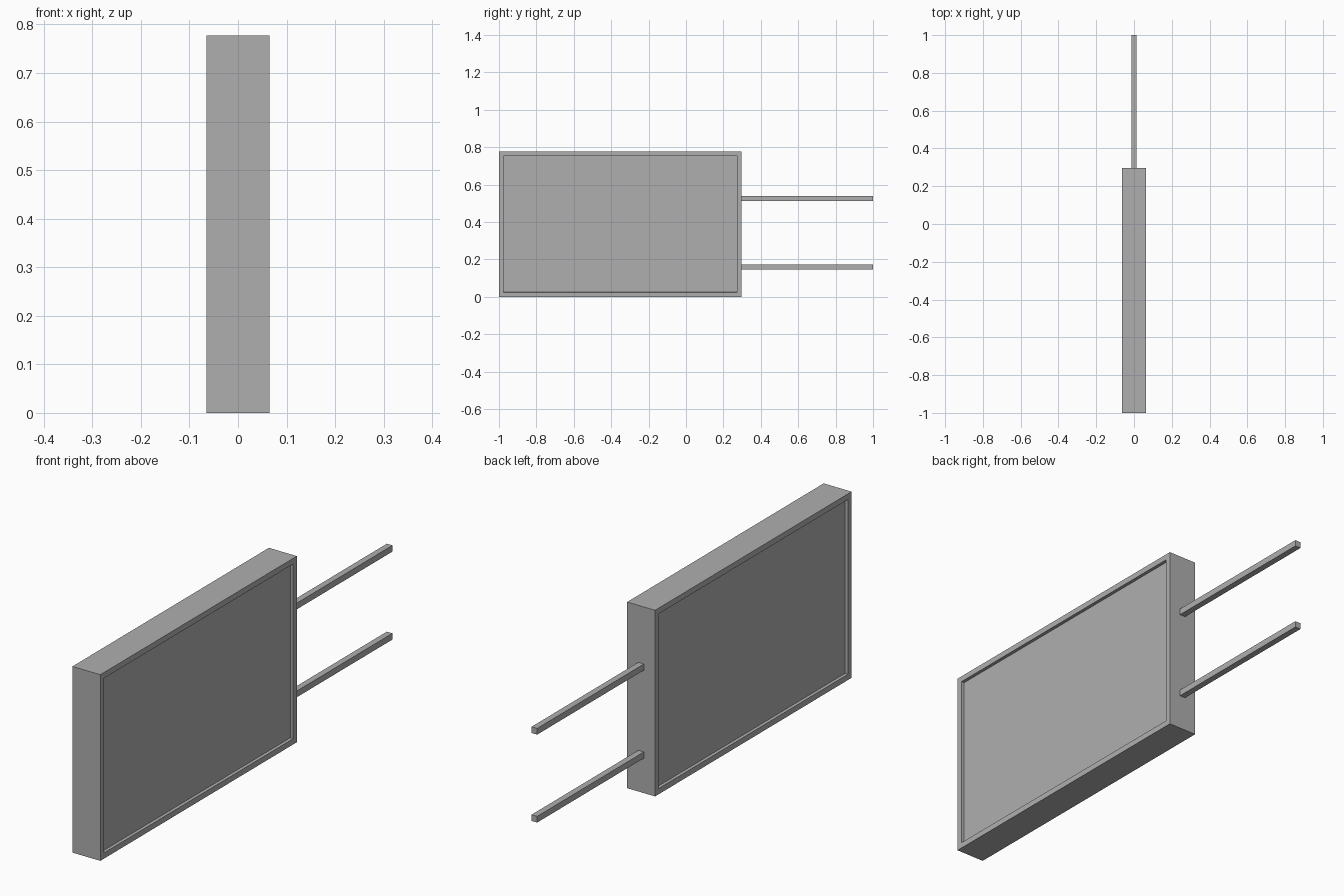
import bpy, bmesh
from mathutils import Vector

if "Cube" in bpy.data.objects:
    bpy.data.objects.remove(bpy.data.objects["Cube"])

# Dark grey finish shared by every part
grey = bpy.data.materials.new("dark_grey")
grey.diffuse_color = (0.43, 0.43, 0.43, 1)
grey.use_nodes = True
grey.node_tree.nodes["Principled BSDF"].inputs["Base Color"].default_value = grey.diffuse_color


def box(name, lo, hi, recess=None):
    """Box between two corners; recess=(border, depth) sinks both x faces."""
    lo, hi = Vector(lo), Vector(hi)
    bm = bmesh.new()
    bmesh.ops.create_cube(bm, size=1)
    for v in bm.verts:
        v.co = Vector((lo[i] + (v.co[i] + 0.5) * (hi[i] - lo[i]) for i in range(3)))
    bm.normal_update()
    if recess:
        border, depth = recess
        for face in [f for f in bm.faces if abs(f.normal.x) > 0.9]:
            # rim around the panel, then walls down to it
            bmesh.ops.inset_region(bm, faces=[face], thickness=border, use_even_offset=True)
            inward = -depth if face.normal.x > 0 else depth
            bmesh.ops.inset_region(bm, faces=[face], thickness=0.0005, use_even_offset=True)
            bmesh.ops.translate(bm, verts=face.verts[:], vec=(inward, 0, 0))
    mesh = bpy.data.meshes.new(name)
    bm.to_mesh(mesh)
    bm.free()
    mesh.materials.append(grey)
    obj = bpy.data.objects.new(name, mesh)
    bpy.context.collection.objects.link(obj)
    return obj


# Sign case with a recessed panel on each broad side
box("sign_case", (-0.0645, -1, 0), (0.0645, 0.296, 0.777), recess=(0.024, 0.013))

# Two square wall-mounting bars
half = 0.013
for label, z in (("lower", 0.159), ("upper", 0.526)):
    box(f"{label}_mounting_bar", (-half, 0.296, z - half), (half, 1, z + half))
